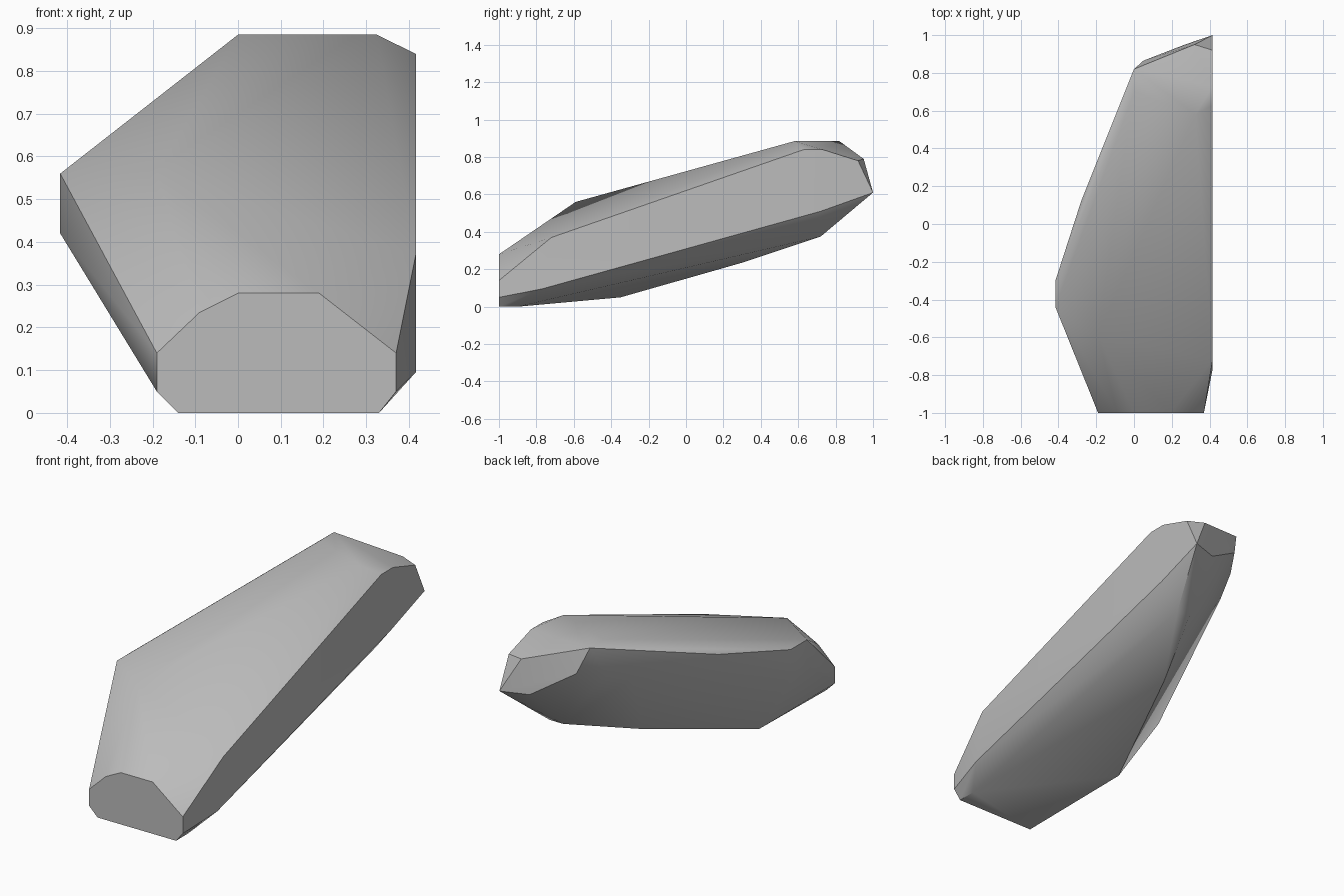
import bpy
import bmesh
import math

# Remove the default object only
default_cube = bpy.data.objects.get("Cube")
if default_cube is not None:
    bpy.data.objects.remove(default_cube, do_unlink=True)


def make_material(name, colour):
    material = bpy.data.materials.new(name)
    material.use_nodes = True
    material.diffuse_color = colour
    for node in material.node_tree.nodes:
        if node.type == 'BSDF_PRINCIPLED':
            node.inputs["Base Color"].default_value = colour
    return material


def flat_outline(axis, position, outline):
    """Place a flat outline in a plane square to the given axis."""
    corners = []
    for first, second in outline:
        corner = [first, second]
        corner.insert(axis, position)
        corners.append(tuple(corner))
    return corners


def build_hull(name, corners, material):
    """Wrap a tight faceted skin around the corners of a stone."""
    bm = bmesh.new()
    for corner in corners:
        bm.verts.new(corner)
    hull = bmesh.ops.convex_hull(bm, input=bm.verts[:])
    leftovers = set(hull["geom_interior"]) | set(hull["geom_unused"])
    loose = [item for item in leftovers if isinstance(item, bmesh.types.BMVert)]
    bmesh.ops.delete(bm, geom=loose, context='VERTS')
    bmesh.ops.dissolve_limit(bm, angle_limit=math.radians(1),
                             verts=bm.verts[:], edges=bm.edges[:])
    bmesh.ops.recalc_face_normals(bm, faces=bm.faces[:])
    mesh = bpy.data.meshes.new(name)
    bm.to_mesh(mesh)
    bm.free()
    mesh.materials.append(material)
    stone = bpy.data.objects.new(name, mesh)
    bpy.context.collection.objects.link(stone)
    return stone


X_AXIS, Y_AXIS = 0, 1

# Broken front end: x and z around the cut
front_end = flat_outline(Y_AXIS, -1, [
    (-.19, .05), (-.14, 0), (.33, 0), (.37, .05), (.37, .14),
    (.19, .28), (0, .28), (-.09, .235), (-.19, .14)])

# Long cleaved side: y and z around the cut
cleaved_side = flat_outline(X_AXIS, .416, [
    (-.72, .37), (.63, .84), (.73, .84), (.92, .78),
    (1, .61), (.72, .51), (-.77, .095)])

# Sloping crown, from the front shoulder to the rear crest
crown = [(-.19, -.59, .56), (.325, .58, .885), (0, .7, .885), (0, .82, .885)]

# Blunt left shoulder and the ridge running back from it
left_shoulder = [(-.416, y, z) for y in (-.44, -.3) for z in (.42, .56)]
left_ridge = [(-.28, .12, .658), (-.09, .59, .656), (-.036, .73, .716)]

# Chipped rear tip
rear_tip = [(.05, .865, .75), (.27, .95, .61), (.32, .95, .79)]

# Tilted underside
underside = [(.33, -.9, 0), (-.19, -.35, .05), (.05, .3, .235),
             (.23, .72, .375), (.31, .72, .375)]

stone_grey = make_material("stone grey", (.5, .5, .5, 1))
rock = build_hull("rock", front_end + cleaved_side + crown + left_shoulder
                  + left_ridge + rear_tip + underside, stone_grey)

# Soft facets with crisp breaks
bpy.ops.object.select_all(action='DESELECT')
rock.select_set(True)
bpy.context.view_layer.objects.active = rock
bpy.ops.object.shade_smooth_by_angle(angle=math.radians(38))
